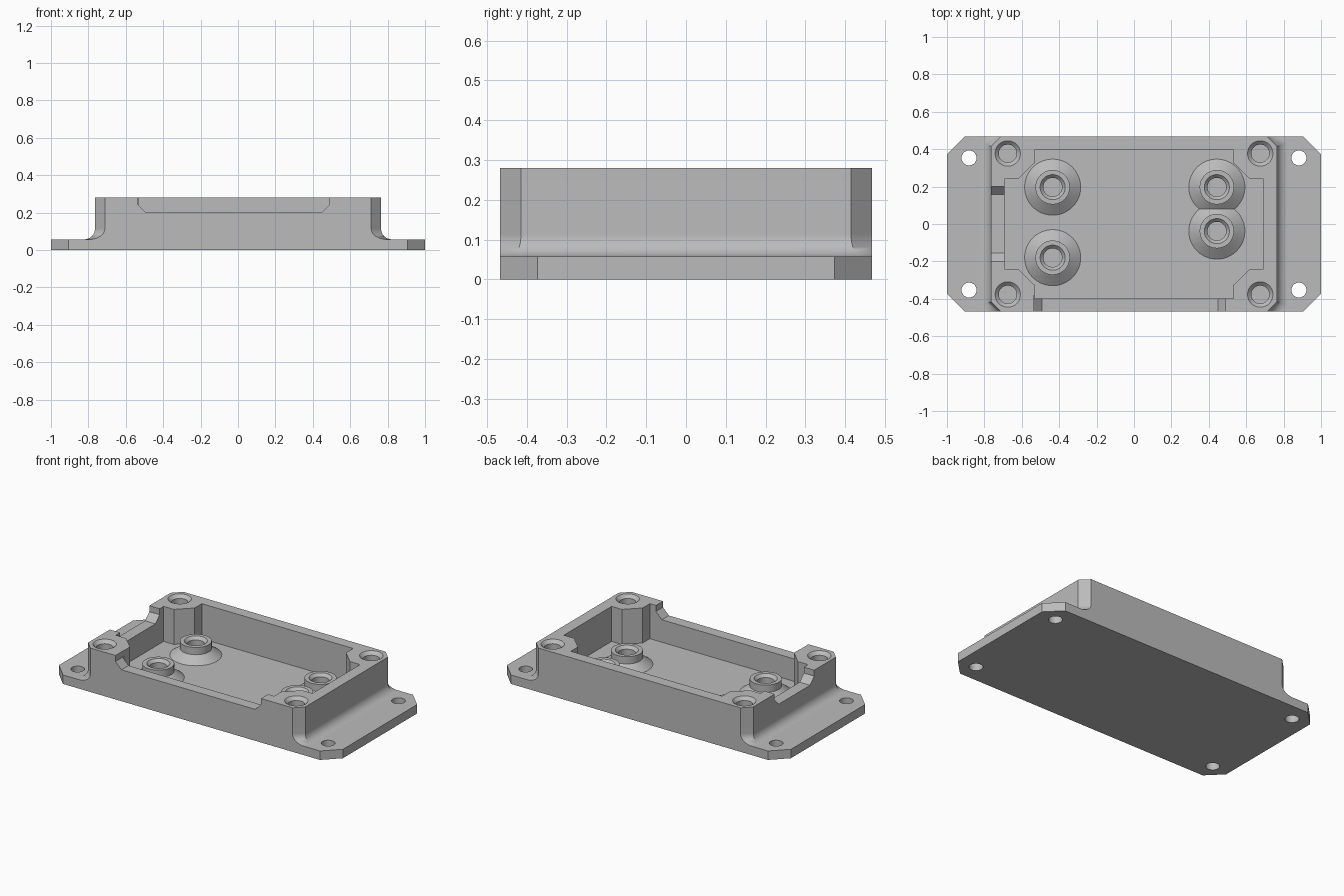
import bpy, bmesh, math
from mathutils import Vector

if "Cube" in bpy.data.objects:
    bpy.data.objects.remove(bpy.data.objects["Cube"])

grey = bpy.data.materials.new("plain grey")
grey.use_nodes = True
grey.diffuse_color = (0.5, 0.5, 0.5, 1)
grey.node_tree.nodes["Principled BSDF"].inputs["Base Color"].default_value = (0.5, 0.5, 0.5, 1)

PLATE, TOP, HALF_Y = 0.057, 0.28, 0.468


def add_object(name, bm):
    bmesh.ops.recalc_face_normals(bm, faces=bm.faces)
    mesh = bpy.data.meshes.new(name)
    bm.to_mesh(mesh)
    bm.free()
    mesh.materials.append(grey)
    obj = bpy.data.objects.new(name, mesh)
    bpy.context.collection.objects.link(obj)
    return obj


def loft(name, rings):
    """Closed solid through a stack of matching rings."""
    bm = bmesh.new()
    loops = [[bm.verts.new(p) for p in ring] for ring in rings]
    n = len(loops[0])
    for low, high in zip(loops, loops[1:]):
        for i in range(n):
            j = (i + 1) % n
            bm.faces.new((low[i], low[j], high[j], high[i]))
    bm.faces.new(loops[0][::-1])
    bm.faces.new(loops[-1])
    return add_object(name, bm)


def ring(quadrant, z):
    """Mirror the points of one quadrant into a full outline."""
    half = quadrant + [(-x, y) for x, y in reversed(quadrant)]
    return [Vector((x, y, z)) for x, y in half + [(-x, -y) for x, y in half]]


def revolve(name, profile, x, y, steps=48):
    bm = bmesh.new()
    verts = [bm.verts.new((r, 0, z)) for r, z in profile]
    edges = [bm.edges.new(pair) for pair in zip(verts, verts[1:])]
    bmesh.ops.spin(bm, geom=verts + edges, cent=(0, 0, 0), axis=(0, 0, 1),
                   angle=math.tau, steps=steps)
    bmesh.ops.remove_doubles(bm, verts=bm.verts, dist=0.0001)
    bmesh.ops.translate(bm, verts=bm.verts, vec=(x, y, 0))
    return add_object(name, bm)


def select_only(obj):
    bpy.ops.object.select_all(action='DESELECT')
    obj.select_set(True)
    bpy.context.view_layer.objects.active = obj


def combine(target, tool, operation):
    mod = target.modifiers.new(operation.lower(), 'BOOLEAN')
    mod.operation, mod.solver, mod.object = operation, 'EXACT', tool
    select_only(target)
    bpy.ops.object.modifier_apply(modifier=mod.name)
    bpy.data.objects.remove(tool)


def finish(obj):
    select_only(obj)
    bpy.ops.object.shade_smooth_by_angle(angle=math.radians(30))
    mod = obj.modifiers.new("even shading", 'WEIGHTED_NORMAL')
    mod.keep_sharp = True


# mounting plate with cut corners
plate = [(1, 0.373), (0.905, HALF_Y)]
housing = loft("housing", [ring(plate, 0), ring(plate, PLATE)])

# walls, flaring into the plate with a rounded fillet
RADIUS, STEPS = 0.057, 10
levels = [(RADIUS, 0.03)]
for i in range(STEPS + 1):
    a = math.pi / 2 * i / STEPS
    levels.append((RADIUS * (1 - math.sin(a)), PLATE + RADIUS * (1 - math.cos(a))))
levels.append((0, TOP))
slope = math.tan(math.pi / 8)
walls = loft("walls", [
    ring([(0.765 + d, 0.415 + slope * d), (0.712 + math.sqrt(2) * d, HALF_Y)], z)
    for d, z in levels])
combine(housing, walls, 'UNION')

# cavity that leaves a post in each corner
cavity = [(0.692, 0.24), (0.62, 0.24), (0.533, 0.325), (0.533, 0.397)]
combine(housing, loft("cavity", [ring(cavity, PLATE), ring(cavity, 0.4)]), 'DIFFERENCE')


# shallow notches in the front and right walls
def notch(a, b):
    return [(a, 0.35), (a, 0.242), (a + 0.042, 0.2),
            (b - 0.042, 0.2), (b, 0.242), (b, 0.35)]


combine(housing, loft("front_notch", [[Vector((u, y, z)) for u, z in notch(-0.535, 0.49)]
                                      for y in (-0.55, -0.38)]), 'DIFFERENCE')
combine(housing, loft("side_notch", [[Vector((x, u, z)) for u, z in notch(-0.197, 0.2)]
                                     for x in (-0.85, -0.67)]), 'DIFFERENCE')

# countersunk screw holes in the posts, and plain holes through the plate
post_hole = [(0, 0.06), (0.048, 0.06), (0.048, 0.26), (0.068, TOP), (0.068, 0.32), (0, 0.32)]
plate_hole = [(0, -0.1), (0.04, -0.1), (0.04, 0.15), (0, 0.15)]
for sx in (-1, 1):
    for sy in (-1, 1):
        combine(housing, revolve("post_hole", post_hole, sx * 0.675, sy * 0.377), 'DIFFERENCE')
        combine(housing, revolve("plate_hole", plate_hole, sx * 0.882, sy * 0.353), 'DIFFERENCE')

# merge coplanar faces
bm = bmesh.new()
bm.from_mesh(housing.data)
bmesh.ops.remove_doubles(bm, verts=bm.verts, dist=0.0001)
bmesh.ops.dissolve_limit(bm, angle_limit=math.radians(1), verts=bm.verts, edges=bm.edges)
bm.to_mesh(housing.data)
bm.free()
finish(housing)

# standoffs: flared foot, collar and countersunk bore
standoff = [(0.15, PLATE), (0.092, 0.1), (0.092, 0.146), (0.067, 0.146),
            (0.05, 0.128), (0.05, 0.06), (0, 0.06)]
spots = {"back_right": (-0.435, 0.197), "front_right": (-0.435, -0.18),
         "back_left": (0.443, 0.197), "front_left": (0.443, -0.038)}
for place, (x, y) in spots.items():
    finish(revolve(place + "_standoff", standoff, x, y))
